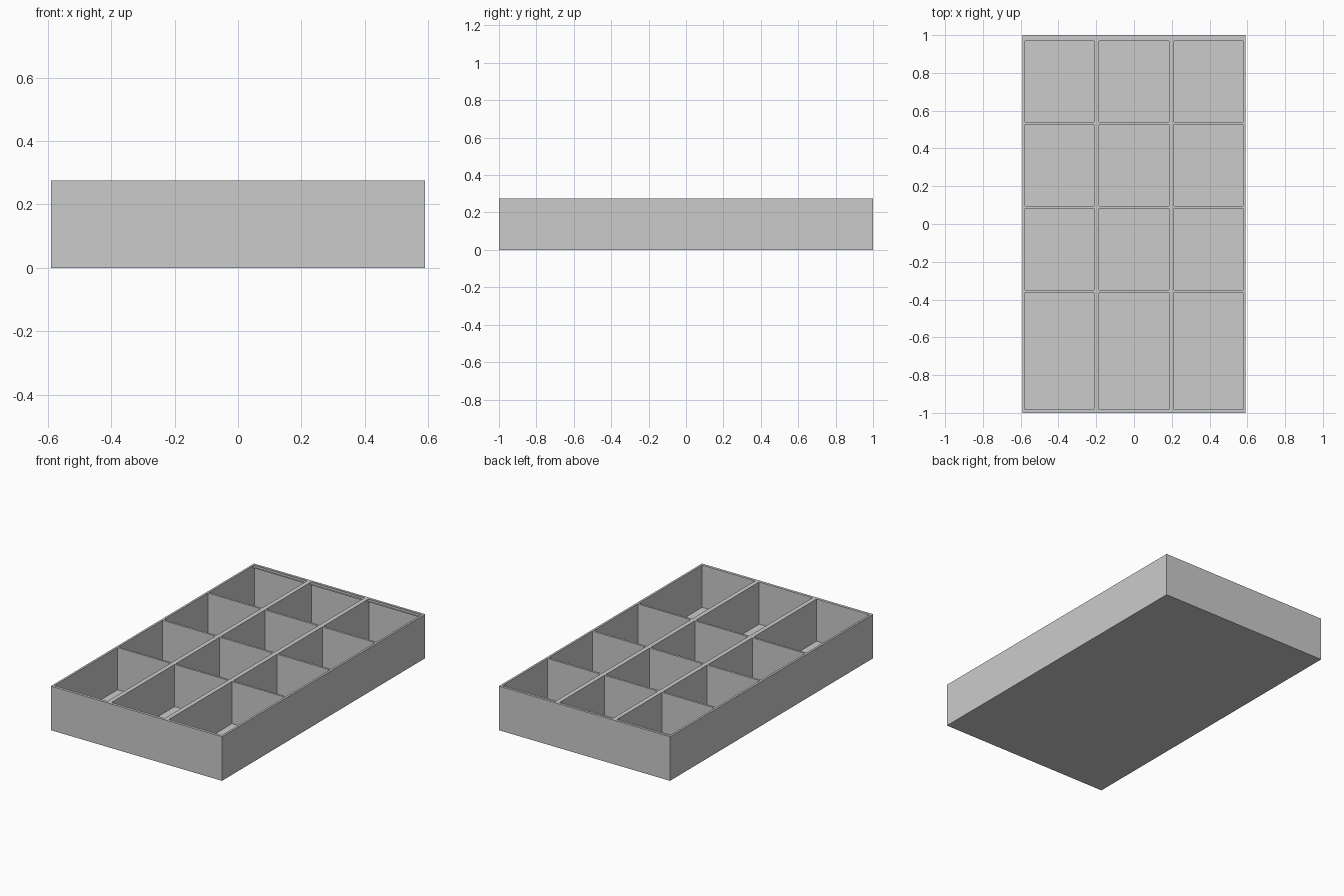
import bpy, bmesh
from mathutils import Vector

if "Cube" in bpy.data.objects:
    bpy.data.objects.remove(bpy.data.objects["Cube"], do_unlink=True)

WIDTH, LENGTH, HEIGHT, FLOOR = 1.18, 2.0, 0.275, 0.012

# Start and end of each compartment across and along the tray
COLUMNS = [(-0.577, -0.212), (-0.184, 0.184), (0.212, 0.577)]
ROWS = [(-0.983, -0.362), (-0.35, 0.082), (0.095, 0.527), (0.54, 0.985)]

grey = bpy.data.materials.new("plain_grey")
grey.use_nodes = True
grey.diffuse_color = (0.6, 0.6, 0.6, 1)
grey.node_tree.nodes["Principled BSDF"].inputs["Base Color"].default_value = (0.6, 0.6, 0.6, 1)


def add_box(bm, low, high):
    low, high = Vector(low), Vector(high)
    verts = bmesh.ops.create_cube(bm, size=1)["verts"]
    bmesh.ops.scale(bm, vec=high - low, verts=verts)
    bmesh.ops.translate(bm, vec=(low + high) / 2, verts=verts)


def finish(bm, name):
    bmesh.ops.recalc_face_normals(bm, faces=bm.faces)
    mesh = bpy.data.meshes.new(name)
    bm.to_mesh(mesh)
    bm.free()
    mesh.materials.append(grey)
    obj = bpy.data.objects.new(name, mesh)
    bpy.context.collection.objects.link(obj)
    return obj


def inside(value, spans):
    return any(a < value < b for a, b in spans)


# Tray: a solid block sliced along the compartment edges
bm = bmesh.new()
add_box(bm, (-WIDTH / 2, -LENGTH / 2, 0), (WIDTH / 2, LENGTH / 2, HEIGHT))
for axis, spans in ((Vector((1, 0, 0)), COLUMNS), (Vector((0, 1, 0)), ROWS)):
    for edge in (e for span in spans for e in span):
        geom = bm.verts[:] + bm.edges[:] + bm.faces[:]
        bmesh.ops.bisect_plane(bm, geom=geom, plane_co=axis * edge, plane_no=axis)

# Push each compartment down to the floor, leaving walls and dividers
pockets = []
for face in bm.faces:
    c = face.calc_center_median()
    if c.z > HEIGHT - 0.001 and inside(c.x, COLUMNS) and inside(c.y, ROWS):
        pockets.append(face)
sunk = bmesh.ops.extrude_discrete_faces(bm, faces=pockets)["faces"]
bmesh.ops.translate(bm, vec=(0, 0, FLOOR - HEIGHT), verts=[v for f in sunk for v in f.verts])
bmesh.ops.dissolve_limit(bm, angle_limit=0.01, verts=bm.verts, edges=bm.edges)
finish(bm, "divided_tray")

# Thin lip along the back wall of each rear compartment
bm = bmesh.new()
back = ROWS[-1][1]
for left, right in COLUMNS:
    add_box(bm, (left, back - 0.016, HEIGHT - 0.012), (right, back, HEIGHT - 0.004))
finish(bm, "back_lips")
